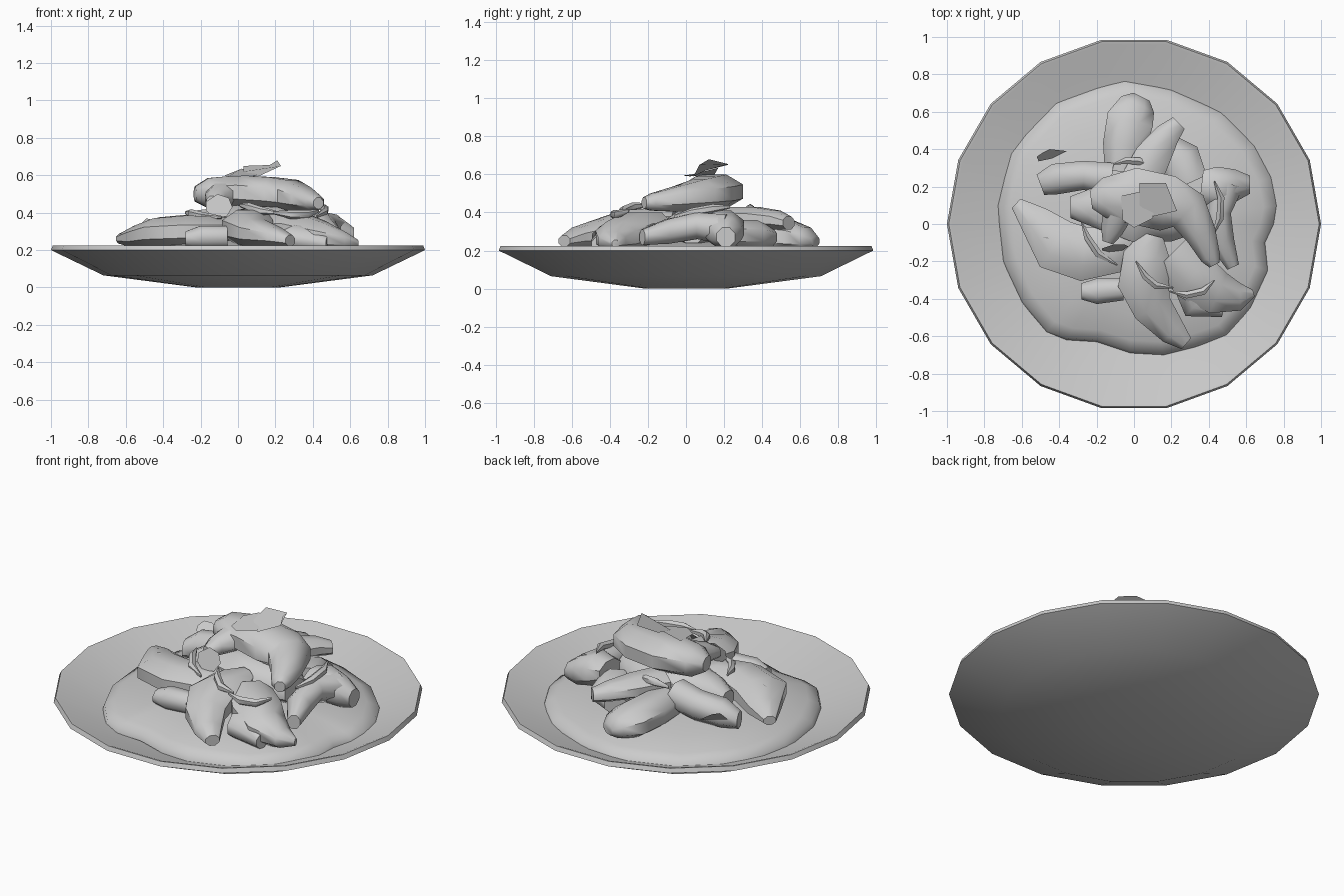
import bpy, bmesh, math
from mathutils import Vector


def finish(name, bm, angle=50):
    bmesh.ops.recalc_face_normals(bm, faces=bm.faces[:])
    me = bpy.data.meshes.new(name)
    bm.to_mesh(me)
    bm.free()
    ob = bpy.data.objects.new(name, me)
    bpy.context.collection.objects.link(ob)
    bpy.ops.object.select_all(action='DESELECT')
    ob.select_set(True)
    bpy.context.view_layer.objects.active = ob
    bpy.ops.object.shade_smooth_by_angle(angle=math.radians(angle))
    return ob


def bridge(bm, rings, cap_start=True, cap_end=True):
    for a, b in zip(rings, rings[1:]):
        n = len(a)
        for i in range(n):
            j = (i + 1) % n
            bm.faces.new((a[i], a[j], b[j], b[i]))
    if cap_start:
        bm.faces.new(rings[0])
    if cap_end:
        bm.faces.new(rings[-1])


def chunk(name, paths, sides=8):
    """Lumpy pieces: each path is a list of (x, y, z, half width, half height)."""
    bm = bmesh.new()
    for path in paths:
        rings = []
        for k, (x, y, z, w, h) in enumerate(path):
            p, q = path[max(k - 1, 0)], path[min(k + 1, len(path) - 1)]
            d = Vector((q[0] - p[0], q[1] - p[1], 0)).normalized()
            side = Vector((-d.y, d.x, 0))
            ring = []
            for i in range(sides):
                a = 2 * math.pi * (i + .5) / sides
                co = Vector((x, y, z)) + side * (w * 1.05 * math.cos(a))
                co.z += h * 1.08 * math.sin(a)
                ring.append(bm.verts.new(co))
            rings.append(ring)
        bridge(bm, rings)
    return finish(name, bm)


def leaf(name, pts):
    bm = bmesh.new()
    bm.faces.new([bm.verts.new(p) for p in pts])
    return finish(name, bm)


# Plate: 18-sided lathe
bm = bmesh.new()
profile = [(.22, 0), (.72, .065), (1, .2), (.99, .225), (.975, .222), (.72, .115), (.25, .06)]
bridge(bm, [[bm.verts.new((r * math.cos(math.radians(20 * i)), r * math.sin(math.radians(20 * i)), z))
             for i in range(18)] for r, z in profile])
finish("plate", bm)

# Sauce pool with wavy rim
edge = [(.75, 0), (.77, .1), (.74, .25), (.65, .42), (.47, .6), (.2, .72), (-.05, .77), (-.2, .73),
        (-.42, .65), (-.58, .48), (-.66, .38), (-.73, .1), (-.7, -.2), (-.6, -.42), (-.47, -.58),
        (-.36, -.62), (-.2, -.63), (-.02, -.69), (.16, -.7), (.33, -.66), (.5, -.6), (.63, -.45),
        (.72, -.25), (.7, -.1)]
bm = bmesh.new()
bridge(bm, [[bm.verts.new((x * s, y * s, z)) for x, y in edge]
            for s, z in [(1, .115), (.985, .15), (.9, .178), (.7, .213), (.35, .25)]], cap_start=False)
finish("sauce", bm)

# Top piece with bent arm and small prong
chunk("top_piece", [
    [(-.23, .13, .5, .05, .04), (-.16, .14, .505, .11, .08), (0, .15, .51, .155, .09),
     (.18, .11, .5, .155, .09), (.29, .07, .49, .12, .085), (.36, -.06, .47, .085, .065),
     (.41, -.18, .455, .055, .045), (.43, -.22, .45, .03, .03)],
    [(-.08, .08, .5, .09, .07), (-.12, -.04, .48, .06, .05), (-.14, -.1, .46, .03, .03)]])

# Back pieces
chunk("back_piece", [
    [(-.06, .28, .28, .1, .09), (-.05, .42, .28, .12, .09), (-.02, .56, .27, .13, .085),
     (.02, .64, .26, .1, .06), (.04, .68, .25, .05, .03)]])
chunk("upper_back_piece", [
    [(.02, .2, .37, .11, .06), (.1, .36, .37, .1, .06), (.18, .48, .36, .07, .05),
     (.24, .54, .345, .045, .035)]])
chunk("back_right_piece", [
    [(.16, .44, .27, .06, .05), (.24, .35, .28, .12, .08), (.3, .22, .28, .1, .08)]])

# Right forked piece
chunk("right_piece", [
    [(.62, .21, .27, .05, .05), (.55, .21, .29, .085, .08), (.45, .19, .32, .12, .09),
     (.36, .2, .33, .09, .06)],
    [(.49, .22, .31, .1, .08), (.45, .06, .33, .07, .07), (.47, -.1, .3, .07, .065),
     (.53, -.23, .27, .035, .04)]])

# Front right piece
chunk("front_right_piece", [
    [(.2, -.16, .31, .12, .09), (.32, -.28, .3, .14, .1), (.45, -.37, .27, .12, .085),
     (.57, -.39, .25, .075, .05), (.64, -.37, .235, .02, .02)],
    [(.3, -.3, .27, .1, .08), (.34, -.42, .26, .1, .07), (.48, -.46, .23, .04, .04)]])

# Front pieces
chunk("front_piece", [
    [(.1, -.06, .36, .06, .05), (.07, -.17, .34, .13, .08), (.05, -.32, .32, .14, .095),
     (.1, -.45, .29, .11, .075), (.21, -.58, .27, .075, .05), (.28, -.64, .25, .04, .03)]])
chunk("small_front_piece", [
    [(-.28, -.36, .26, .045, .04), (-.2, -.36, .27, .07, .06), (-.06, -.35, .27, .06, .06)]])

# Left pieces
chunk("left_piece", [
    [(-.63, .11, .26, .035, .025), (-.53, .02, .27, .09, .06), (-.42, -.11, .29, .15, .08),
     (-.27, -.16, .3, .15, .085), (-.12, -.14, .3, .13, .08), (0, -.06, .3, .1, .06)]])
chunk("back_left_piece", [
    [(-.5, .21, .27, .06, .045), (-.42, .24, .3, .085, .075), (-.27, .26, .31, .08, .08),
     (-.12, .24, .33, .09, .08)]])

# Filling under the top piece
chunk("core_piece", [
    [(-.34, .09, .3, .06, .05), (-.24, .09, .33, .1, .08), (0, .08, .34, .18, .1),
     (.22, .06, .33, .16, .1), (.36, .03, .31, .08, .07)]])

# Thin curved slices
slices = [
    [(-.28, .01, .4), (-.25, -.07, .395), (-.19, -.16, .38), (-.09, -.22, .375)],
    [(.01, -.2, .44), (.06, -.28, .43), (.12, -.33, .41), (.21, -.34, .4)],
    [(.19, -.36, .4), (.28, -.38, .39), (.37, -.36, .39), (.43, -.3, .41)],
    [(.43, .23, .43), (.465, .14, .42), (.46, .03, .4), (.42, -.06, .38)],
    [(-.11, .32, .4), (-.04, .34, .42), (.03, .335, .42), (.09, .31, .4)],
]
for pts in slices:
    widths = [(.004, .008), (.02, .022), (.022, .022), (.004, .008)]
    chunk("thin_slice", [[(*p, *w) for p, w in zip(pts, widths)]], sides=6)

# Loose leaves
leaf("top_leaf", [(.03, .22, .65), (.17, .22, .655), (.21, .12, .68), (.23, .07, .65), (.1, .04, .59), (.03, .1, .62)])
leaf("top_leaf", [(-.07, .15, .6), (.02, .17, .635), (.12, .14, .625), (.1, .03, .6), (0, -.02, .595), (-.06, .02, .59)])
leaf("front_leaf", [(-.17, -.14, .41), (-.17, -.13, .46), (-.11, -.11, .5), (-.05, -.11, .48),
                    (-.03, -.12, .43), (-.06, -.14, .38), (-.13, -.15, .375)])
leaf("left_leaf", [(-.52, .36, .34), (-.49, .38, .37), (-.45, .4, .36), (-.36, .39, .3), (-.44, .35, .31), (-.51, .335, .32)])
leaf("left_chip", [(-.52, -.07, .34), (-.46, -.07, .36), (-.45, -.11, .35), (-.51, -.1, .33)])
